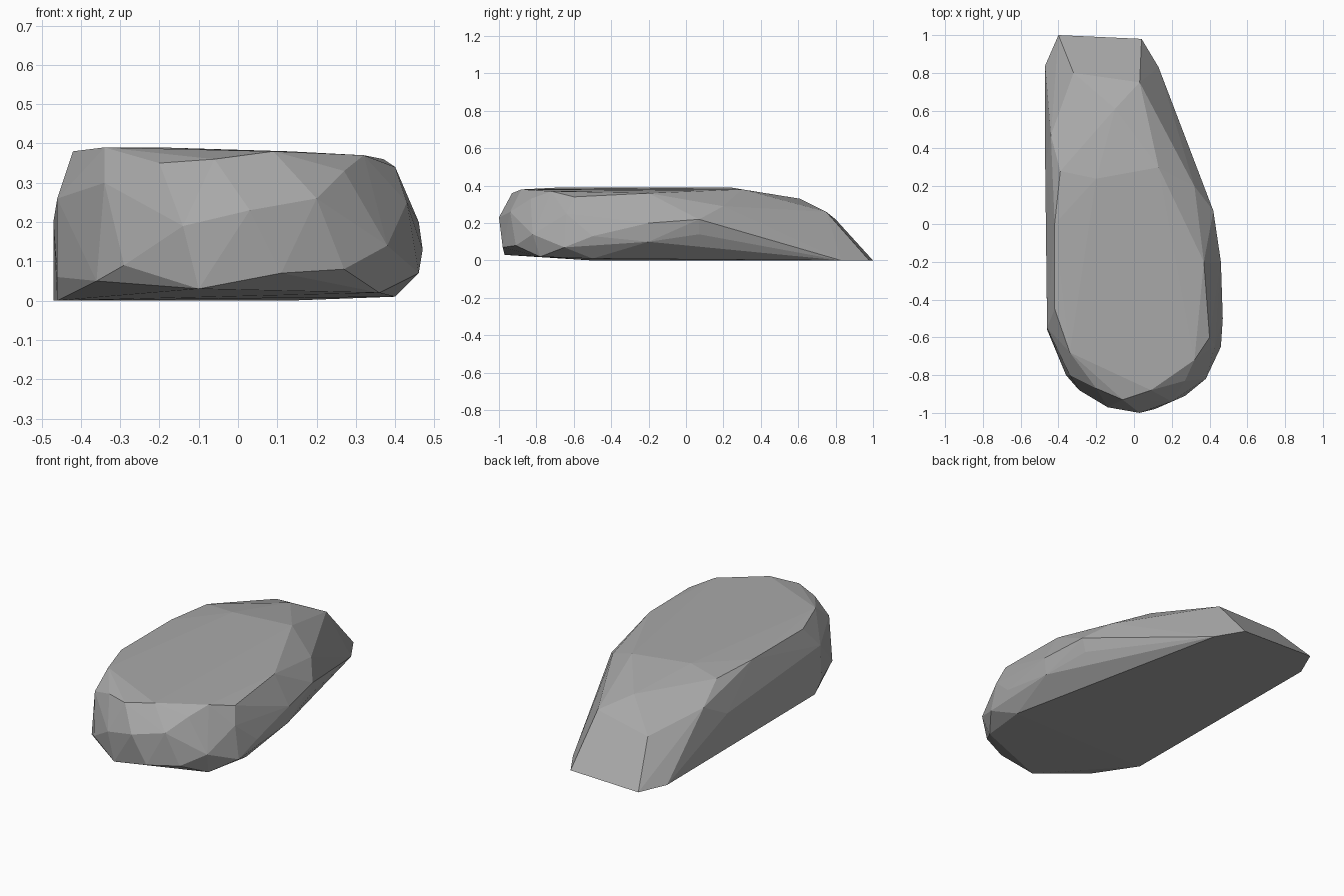
import bpy
import bmesh
from mathutils import Vector

# Remove only the default object
default_cube = bpy.data.objects.get("Cube")
if default_cube:
    bpy.data.objects.remove(default_cube, do_unlink=True)


def make_material(name, color):
    material = bpy.data.materials.new(name)
    material.use_nodes = True
    material.diffuse_color = color
    shader = material.node_tree.nodes["Principled BSDF"]
    shader.inputs["Base Color"].default_value = color
    shader.inputs["Roughness"].default_value = 0.9
    return material


def make_faceted_stone(name, outlines, material):
    """Wrap flat facets around a stack of outlines given in hundredths."""
    bm = bmesh.new()
    for outline in outlines:
        for corner in outline:
            bm.verts.new(Vector(corner) / 100)
    hull = bmesh.ops.convex_hull(bm, input=bm.verts, use_existing_faces=False)
    # Drop any corners that ended up inside the skin
    unused = [v for v in hull["geom_interior"] if isinstance(v, bmesh.types.BMVert)]
    bmesh.ops.delete(bm, geom=unused, context="VERTS")
    bmesh.ops.recalc_face_normals(bm, faces=bm.faces)
    for face in bm.faces:
        face.smooth = False
    mesh = bpy.data.meshes.new(name)
    bm.to_mesh(mesh)
    bm.free()
    mesh.materials.append(material)
    stone = bpy.data.objects.new(name, mesh)
    bpy.context.scene.collection.objects.link(stone)
    return stone


# Flat footprint on the ground
footprint = [(-47, 84, 0), (-40, 100, 0), (4, 98, 0), (13, 83, 0),
             (40, -50, 1), (36, -78, 2), (-10, -97, 3), (-46, -50, 0)]

# Undercut lower edge around the blunt end
lower_edge = [(-46, -56, 6), (-36, -80, 5), (-29, -88, 9), (11, -98, 7),
              (27, -91, 8), (46, -65, 7), (45, -20, 10), (40, 7, 14)]

# Widest belt of the stone
belt = [(-47, 30, 20), (-46, -55, 26), (-34, -80, 30), (-14, -97, 19),
        (3, -100, 23), (20, -94, 26), (38, -82, 14), (43, -64, 25),
        (47, -50, 13), (46, -20, 20), (42, 7, 22)]

# Rim of the level top
crown = [(-42, -45, 38), (-34, -68, 39), (-20, -87, 35), (-6, -93, 36),
         (9, -88, 38), (27, -83, 33), (32, -72, 37), (40, -60, 34),
         (37, -20, 36), (13, 30, 38), (-20, 24, 39), (-42, 0, 38)]

# Ramp falling to the thin end
ramp = [(32, 20, 29), (-39, 28, 37), (-44, 47, 29), (-10, 61, 33),
        (-32, 80, 22), (3, 75, 26)]

stone_grey = make_material("stone grey", (0.4, 0.4, 0.4, 1))
make_faceted_stone("stone", [footprint, lower_edge, belt, crown, ramp], stone_grey)
